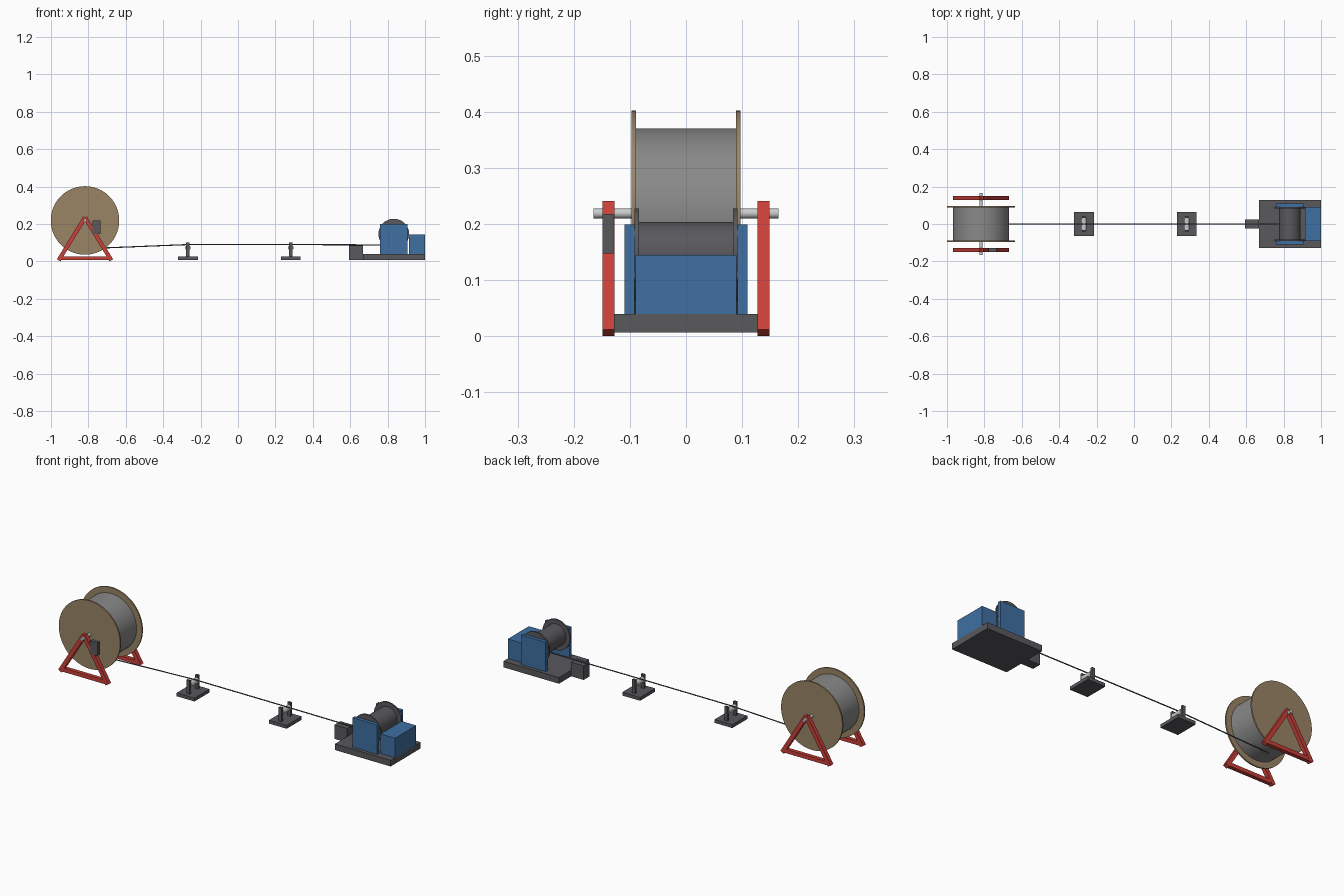
import bpy
from math import radians, atan2
from mathutils import Vector

if "Cube" in bpy.data.objects:
    bpy.data.objects.remove(bpy.data.objects["Cube"])


def material(name, color):
    m = bpy.data.materials.new(name)
    m.diffuse_color = (*color, 1)
    m.use_nodes = True
    m.node_tree.nodes["Principled BSDF"].inputs["Base Color"].default_value = m.diffuse_color
    return m


RED = material("red_paint", (0.58, 0.05, 0.04))
BLUE = material("blue_paint", (0.05, 0.16, 0.36))
DARK = material("dark_steel", (0.10, 0.10, 0.11))
WOOD = material("wood", (0.32, 0.23, 0.13))
ROPE = material("wire", (0.25, 0.25, 0.25))
STEEL = material("bright_steel", (0.55, 0.55, 0.56))


def box(name, x0, x1, y0, y1, z0, z1, mat):
    bpy.ops.mesh.primitive_cube_add(size=1, location=((x0 + x1) / 2, (y0 + y1) / 2, (z0 + z1) / 2))
    o = bpy.context.object
    o.name = name
    o.scale = (x1 - x0, y1 - y0, z1 - z0)
    bpy.ops.object.transform_apply(location=False, rotation=False, scale=True)
    o.data.materials.append(mat)
    return o


def cyl(name, x, z, r, y0, y1, mat, sides=64):
    # cylinder lying along y
    bpy.ops.mesh.primitive_cylinder_add(vertices=sides, radius=r, depth=y1 - y0,
                                        location=(x, (y0 + y1) / 2, z), rotation=(radians(90), 0, 0))
    o = bpy.context.object
    o.name = name
    o.data.materials.append(mat)
    bpy.ops.object.shade_smooth_by_angle(angle=radians(30))
    return o


def bar(name, a, b, w, mat):
    # square bar between two points in an xz plane
    a, b = Vector(a), Vector(b)
    d = b - a
    bpy.ops.mesh.primitive_cube_add(size=1, location=(a + b) / 2, rotation=(0, atan2(d.x, d.z), 0))
    o = bpy.context.object
    o.name = name
    o.scale = (w, w, d.length)
    bpy.ops.object.transform_apply(location=False, rotation=False, scale=True)
    o.data.materials.append(mat)
    return o


# Supply reel
RX, RZ = -0.818, 0.219
cyl("wound_wire", RX, RZ, 0.151, -0.09, 0.09, ROPE, 96)
cyl("reel_shaft", RX, RZ, 0.009, -0.165, 0.165, STEEL, 32)
for side, s in (("front", -1), ("back", 1)):
    y = s * 0.093
    cyl(f"reel_flange_{side}", RX, RZ, 0.183, y - 0.004, y + 0.004, WOOD, 96)
    # A-frame stand
    y = s * 0.138
    for lr, k in (("left", -1), ("right", 1)):
        bar(f"stand_leg_{side}_{lr}", (RX + k * 0.141, y, 0.006), (RX, y, 0.235), 0.022, RED)
    bar(f"stand_foot_{side}", (RX - 0.141, y, 0.017), (RX + 0.141, y, 0.017), 0.021, RED)

box("reel_brake", -0.777, -0.734, -0.149, -0.129, 0.147, 0.218, DARK)

# Guide rollers
for i, x in enumerate((-0.268, 0.282), 1):
    box(f"roller_base_{i}", x - 0.053, x + 0.053, -0.064, 0.064, 0.008, 0.026, DARK)
    cyl(f"guide_roller_{i}", x, 0.073, 0.0145, -0.032, 0.032, STEEL, 32)
    for side, s in (("front", -1), ("back", 1)):
        box(f"roller_post_{side}_{i}", x - 0.009, x + 0.009,
            s * 0.037 - 0.006, s * 0.037 + 0.006, 0.026, 0.1, DARK)

# Winch
WX, WZ = 0.833, 0.146
box("winch_base", 0.668, 1.0, -0.128, 0.128, 0.007, 0.04, DARK)
box("cable_guide_block", 0.593, 0.668, -0.025, 0.025, 0.008, 0.084, DARK)
box("motor_housing", 0.913, 1.0, -0.09, 0.09, 0.04, 0.145, BLUE)
cyl("winch_drum", WX, WZ, 0.058, -0.092, 0.092, DARK, 64)
for side, s in (("front", -1), ("back", 1)):
    y = s * 0.088
    cyl(f"drum_flange_{side}", WX, WZ, 0.082, y - 0.004, y + 0.004, DARK, 64)
    y = s * 0.101
    box(f"winch_cheek_{side}", 0.76, 0.906, y - 0.009, y + 0.009, 0.04, 0.199, BLUE)

# Pulled cable
curve = bpy.data.curves.new("cable", "CURVE")
curve.dimensions = "3D"
curve.bevel_depth = 0.003
curve.bevel_resolution = 2
curve.use_fill_caps = True
path = [(RX, 0.068), (-0.268, 0.09), (0.282, 0.09), (WX, 0.088)]
sp = curve.splines.new("POLY")
sp.points.add(len(path) - 1)
for p, (x, z) in zip(sp.points, path):
    p.co = (x, 0, z, 1)
cable = bpy.data.objects.new("cable", curve)
bpy.context.collection.objects.link(cable)
curve.materials.append(DARK)
